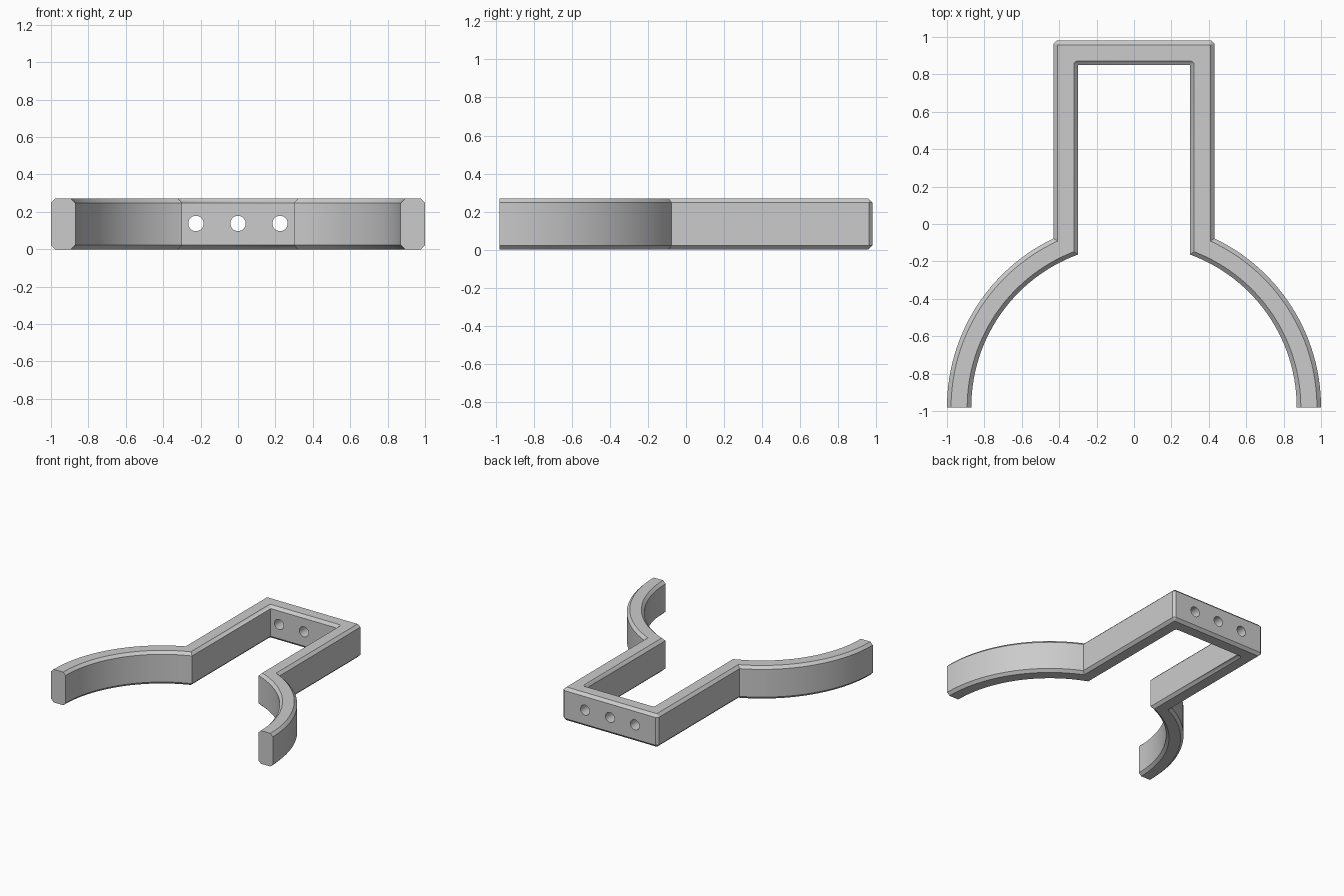
import bpy, bmesh, math

if "Cube" in bpy.data.objects:
    bpy.data.objects.remove(bpy.data.objects["Cube"])

H, C = 0.27, 0.022            # bracket height, edge chamfer
XO, XI = 0.43, 0.30           # outer / inner half width of the neck
YT, YI, YB = 0.98, 0.85, -0.98
RO, RI = 1.0, 0.87            # arm radii
SEG = 28


def arc(r, x, n=SEG):
    """Arm arc from the neck side (x) down to the tip."""
    a0 = math.acos(x / r)
    return [(r * math.cos(a0 * (1 - i / n)), YB + r * math.sin(a0 * (1 - i / n)))
            for i in range(n + 1)]


def half_outline(c):
    """Right half outlines inset by c: outer (top to tip), inner (top to tip)."""
    k = 0.017 * (1 - c / C)   # small cut on the outer vertical corner
    outer = [(XO - c - k, YT - c), (XO - c, YT - c - k)] + arc(RO - c, XO - c)
    inner = [(XI + c * math.sin(a), YI + c * math.cos(a))
             for a in (math.radians(90 * i / 5) for i in range(6))]
    inner += arc(RI + c, XI + c)
    return outer, inner


def outline(c):
    o, n = half_outline(c)
    flip = lambda pts: [(-x, y) for x, y in pts]
    return o + n[::-1] + flip(n) + flip(o)[::-1]


# Bracket body lofted through four levels
bm = bmesh.new()
levels = [(0, C), (C, 0), (H - C, 0), (H, C)]
rings = [[bm.verts.new((x, y, z)) for x, y in outline(c)] for z, c in levels]
n = len(rings[0])
for a, b in zip(rings, rings[1:]):
    for i in range(n):
        j = (i + 1) % n
        bm.faces.new((a[i], a[j], b[j], b[i]))
bm.faces.new(rings[0])
bm.faces.new(rings[-1])
bmesh.ops.remove_doubles(bm, verts=bm.verts, dist=1e-5)
bmesh.ops.recalc_face_normals(bm, faces=bm.faces)
mesh = bpy.data.meshes.new("bracket")
bm.to_mesh(mesh)
bm.free()
bracket = bpy.data.objects.new("bracket", mesh)
bpy.context.collection.objects.link(bracket)

# Three screw holes through the back bar
for x in (-0.225, 0, 0.225):
    bpy.ops.mesh.primitive_cylinder_add(vertices=32, radius=0.041, depth=0.4,
                                        location=(x, 0.915, 0.138),
                                        rotation=(math.pi / 2, 0, 0))
    cutter = bpy.context.object
    cutter.name = "hole_cutter"
    cutter.hide_render = True
    bpy.context.view_layer.objects.active = bracket
    mod = bracket.modifiers.new("hole", 'BOOLEAN')
    mod.operation, mod.solver, mod.object = 'DIFFERENCE', 'EXACT', cutter
    bpy.ops.object.modifier_apply(modifier=mod.name)
    bpy.data.objects.remove(cutter)

# Smooth arcs, crisp chamfers
bpy.ops.object.select_all(action='DESELECT')
bracket.select_set(True)
bpy.context.view_layer.objects.active = bracket
bpy.ops.object.shade_smooth_by_angle(angle=math.radians(25))
